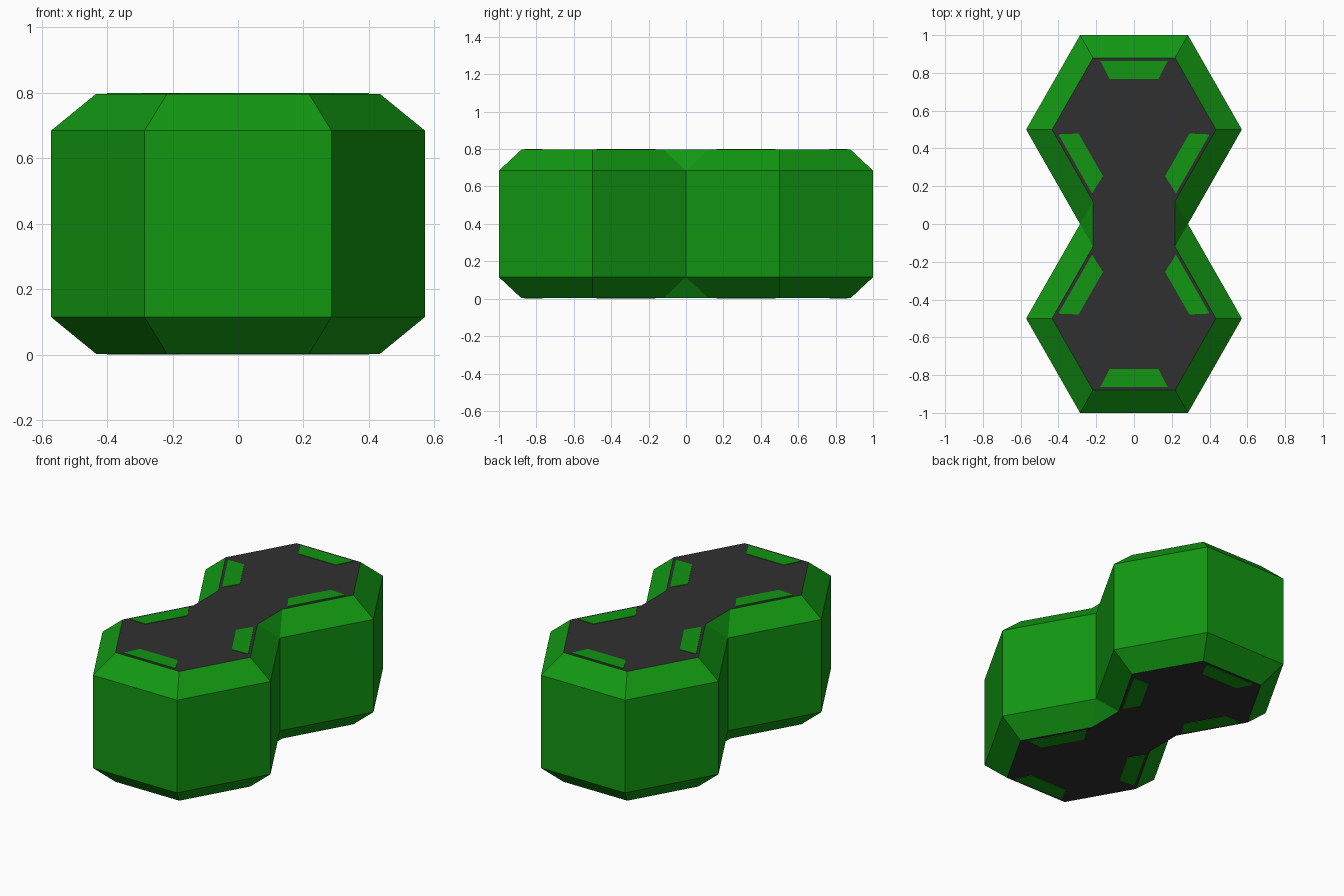
import bpy, bmesh
from math import radians
from mathutils import Matrix, Vector

cube = bpy.data.objects.get("Cube")
if cube:
    bpy.data.objects.remove(cube, do_unlink=True)


def material(name, color):
    m = bpy.data.materials.new(name)
    m.use_nodes = True
    m.diffuse_color = color
    m.node_tree.nodes["Principled BSDF"].inputs["Base Color"].default_value = color
    return m


green = material("green", (0.006, 0.31, 0.006, 1))
charcoal = material("charcoal", (0.03, 0.03, 0.03, 1))

HALF_WIDTH, CENTRE, HEIGHT = 0.571, 0.5, 0.8
CHAMFER, INSET, PLATE = 0.115, 0.76, 0.003


def make_object(name, bm, mats):
    bmesh.ops.recalc_face_normals(bm, faces=bm.faces)
    mesh = bpy.data.meshes.new(name)
    bm.to_mesh(mesh)
    bm.free()
    for m in mats:
        mesh.materials.append(m)
    obj = bpy.data.objects.new(name, mesh)
    bpy.context.collection.objects.link(obj)
    return obj


def outline(scale):
    """Two hexagons joined at the waist, each scaled about its own centre."""
    w, h = HALF_WIDTH * scale, CENTRE * scale
    half = [(w / 2, CENTRE - h), (w, CENTRE), (w / 2, CENTRE + h)]
    back = half + [(-x, y) for x, y in reversed(half)]
    return back + [(-x, -y) for x, y in back]


# Chamfered double-hexagon body, with dark top and bottom faces
bm = bmesh.new()
levels = [(INSET, PLATE), (1, CHAMFER), (1, HEIGHT - CHAMFER), (INSET, HEIGHT - PLATE)]
rings = [[bm.verts.new((x, y, z)) for x, y in outline(s)] for s, z in levels]
for low, high in zip(rings, rings[1:]):
    for i in range(len(low)):
        j = (i + 1) % len(low)
        bm.faces.new((low[i], low[j], high[j], high[i]))
for cap in (rings[0], rings[-1]):
    bm.faces.new(cap).material_index = 1
bmesh.ops.remove_doubles(bm, verts=bm.verts, dist=0.0001)
make_object("body", bm, (green, charcoal))


# Thin trapezoid plates: three per hexagon, on the top and the bottom
def marker_plates(name, z):
    bm = bmesh.new()
    shape = [(-0.18, 0.363), (0.18, 0.363), (0.13, 0.267), (-0.13, 0.267)]
    for side in (1, -1):
        for angle in (0, 120, 240):
            turn = Matrix.Rotation(radians(angle), 3, "Z")
            points = [turn @ Vector((x, y, 0)) for x, y in shape]
            verts = [bm.verts.new((p.x * 0.99, side * (CENTRE + p.y), z)) for p in points]
            face = bm.faces.new(verts)
            new = bmesh.ops.extrude_face_region(bm, geom=[face])["geom"]
            bmesh.ops.translate(bm, vec=(0, 0, PLATE),
                                verts=[g for g in new if isinstance(g, bmesh.types.BMVert)])
    make_object(name, bm, (green,))


marker_plates("top_markers", HEIGHT - PLATE)
marker_plates("bottom_markers", 0)
